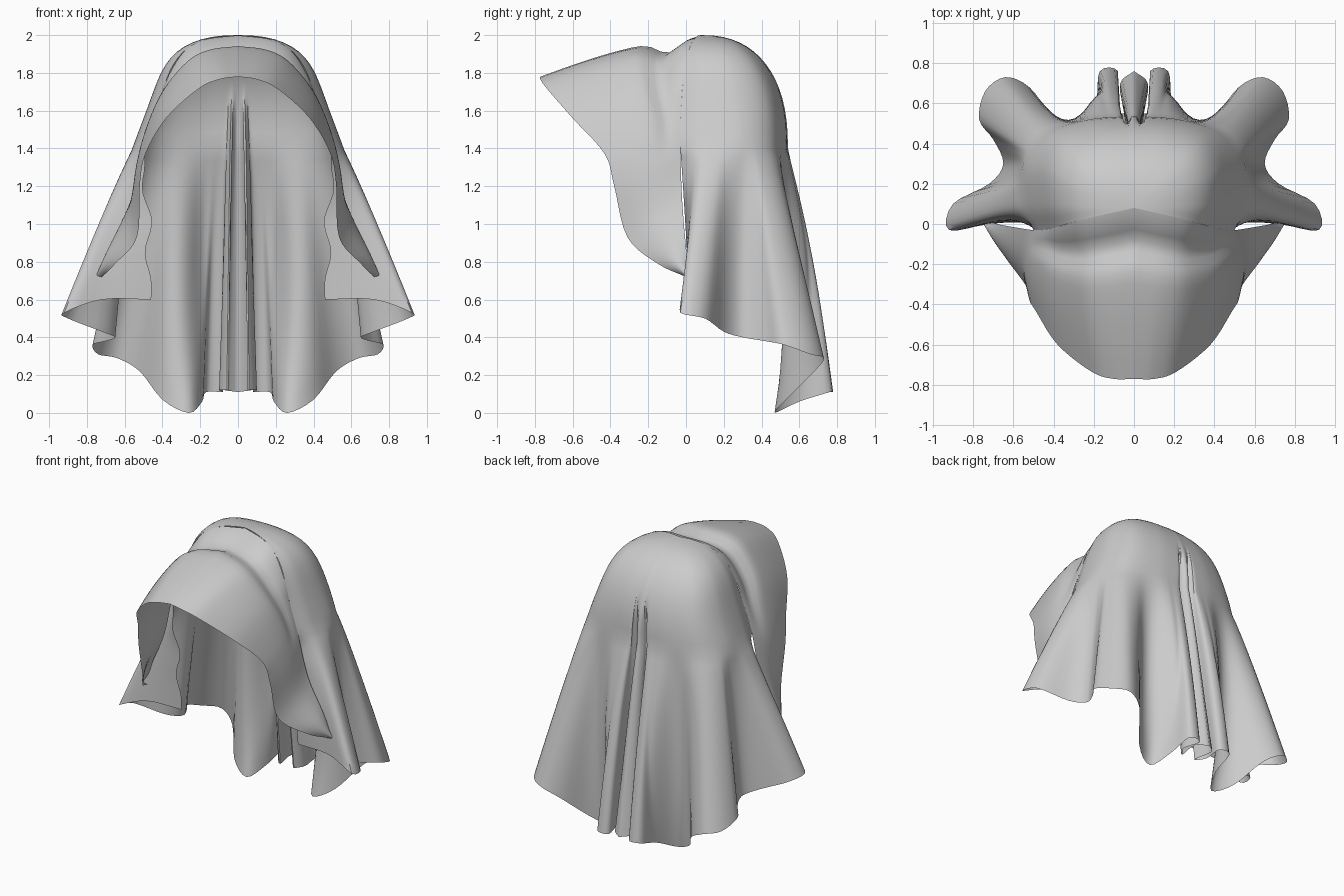
import bpy, bmesh, math
from mathutils import Vector

if "Cube" in bpy.data.objects:
    bpy.data.objects.remove(bpy.data.objects["Cube"])

cloth = bpy.data.materials.new("grey cloth")
cloth.use_nodes = True
cloth.diffuse_color = (.6, .6, .6, 1)
cloth.node_tree.nodes["Principled BSDF"].inputs["Base Color"].default_value = (.6, .6, .6, 1)


def spline(points, steps):
    """Smooth curve through all the points, any number of values each."""
    pts = [Vector(p) for p in points]
    pts = [pts[0] * 2 - pts[1]] + pts + [pts[-1] * 2 - pts[-2]]
    out = []
    for a, b, c, d in zip(pts, pts[1:], pts[2:], pts[3:]):
        for i in range(steps):
            t = i / steps
            out.append(b + (c - a) * (t / 2) + (a * 2 - b * 5 + c * 4 - d) * (t * t / 2)
                       + (b * 3 - a - c * 3 + d) * (t ** 3 / 2))
    return out + [pts[-2]]


def hump(value, centre, width):
    """Soft bump of height one."""
    return math.exp(-((value - centre) / width) ** 2)


def clamp(value):
    return min(max(value, 0), 1)


def sheet(name, columns):
    """Skin the half sheet through its columns and mirror it."""
    bm = bmesh.new()
    grid = [[bm.verts.new(p) for p in col] for col in columns]
    for left, right in zip(grid, grid[1:]):
        for i in range(len(left) - 1):
            bm.faces.new((left[i], right[i], right[i + 1], left[i + 1]))
    bmesh.ops.remove_doubles(bm, verts=bm.verts, dist=.0005)
    bmesh.ops.recalc_face_normals(bm, faces=bm.faces)
    mesh = bpy.data.meshes.new(name)
    bm.to_mesh(mesh)
    bm.free()
    mesh.materials.append(cloth)
    obj = bpy.data.objects.new(name, mesh)
    bpy.context.collection.objects.link(obj)
    mirror = obj.modifiers.new("mirror", "MIRROR")
    mirror.use_clip = True
    bpy.ops.object.select_all(action="DESELECT")
    obj.select_set(True)
    bpy.context.view_layer.objects.active = obj
    bpy.ops.object.shade_smooth_by_angle(angle=math.radians(50))


# Veil: a rounded crown whose outline fans out into a folded hem
crown_top = Vector((0, .08, 2))
shoulder = 1.4
outline = spline([(.5, -.03), (.55, .1), (.55, .3), (.45, .45), (.24, .52), (0, .54)], 40)

# Hem from front edge to centre back: place along outline, x, y, z
hem = spline([
    (0, .46, .02, .6), (.1, .72, 0, .6), (.2, .92, -.03, .53), (.28, .9, .1, .5),
    (.35, .72, .2, .43), (.4, .65, .3, .4), (.44, .7, .42, .38), (.48, .77, .52, .36),
    (.54, .74, .66, .31), (.6, .64, .73, .29), (.67, .52, .68, .22), (.74, .4, .53, .07),
    (.82, .26, .47, 0), (.88, .19, .6, .06), (.92, .17, .76, .11), (.94, .08, .76, .11),
    (.955, .1, .62, .12), (.97, .05, .56, .12), (.98, .07, .7, .12), (1, 0, .76, .11)], 4)

columns = []
for s, x, y, z in hem:
    body = outline[round(clamp(s) * (len(outline) - 1))]
    base = Vector((body.x, body.y, shoulder))
    end = Vector((max(x, 0), y, max(z, 0)))
    column = []
    for i in range(16):
        angle = math.pi / 2 * i / 16
        out, up = math.sin(angle) ** .85, math.cos(angle) ** .85
        p = crown_top.lerp(base, out)
        p.x *= 1 - .12 * math.sin(math.pi * up)
        p.z = shoulder + (crown_top.z - shoulder) * up
        column.append(p)
    for i in range(21):
        t = i / 20
        p = base.lerp(end, t ** .92)
        p.z = base.z + (end.z - base.z) * t
        # Small ripples along the free front edge, fuller cloth in the back panel
        p.x += .025 * math.sin(p.z * 17) * max(0, 1 - s * 9) * math.sin(math.pi * t)
        p.y += .1 * math.sin(math.pi * t) * hump(s, .85, .06)
        column.append(p)
    # Narrow crease each side of the centre back
    for p in column:
        p.y -= .045 * hump(s, .967, .014) * clamp((1.7 - p.z) * 6) * clamp(p.z * 2)
    columns.append(column)
sheet("veil", columns)

# Brim: a flaring hood between its front rim and the edge of the crown
rim = spline([(0, -.77, 1.78), (.1, -.77, 1.765), (.21, -.735, 1.715), (.38, -.6, 1.56),
              (.49, -.43, 1.37), (.52, -.38, 1.2), (.535, -.31, .93), (.65, -.15, .79),
              (.72, 0, .72)], 5)
crown_edge = [columns[0][i] for i in (0, 3, 6, 10, 13, 16)]
seam = spline(crown_edge + [(.57, -.02, 1.12), (.68, 0, .88), (.73, .02, .72)], 5)
brim = []
for front, back in zip(rim, seam):
    outward = Vector((front.x, 0, max(front.z - 1.2, 0))).normalized()
    column = []
    for i in range(17):
        t = i / 16
        pinch = .07 * clamp((front.z - 1.2) * 1.7) * hump(t, .8, .1)
        column.append(front.lerp(back, t) + outward * (.03 * math.sin(math.pi * t) - pinch))
    brim.append(column)
sheet("brim", brim)
